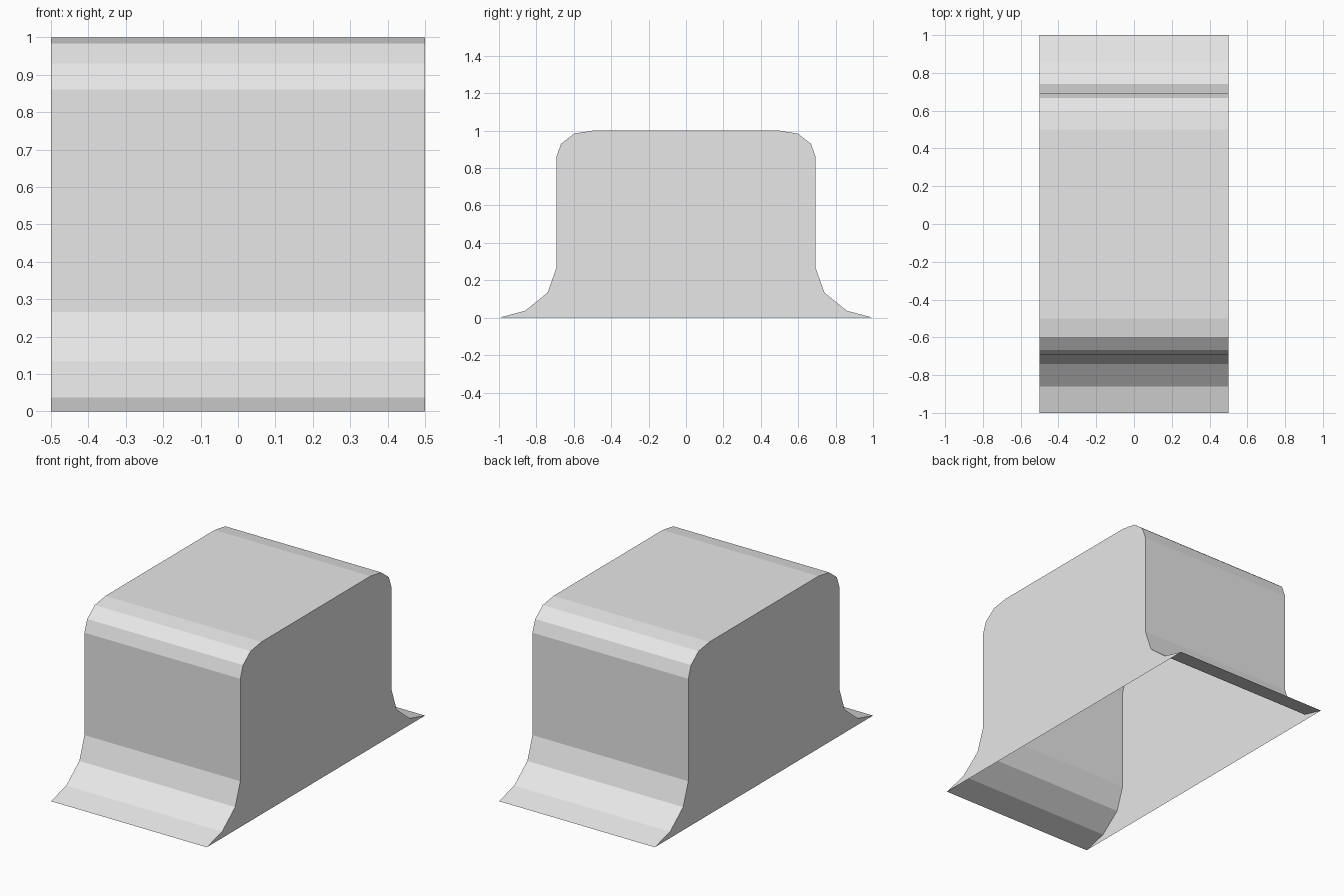
import bpy
import bmesh

cube = bpy.data.objects.get("Cube")
if cube:
    bpy.data.objects.remove(cube, do_unlink=True)

HALF_WIDTH = 0.5

# Single plain material
grey = bpy.data.materials.new("light_grey")
grey.use_nodes = True
color = (0.8, 0.8, 0.8, 1.0)
grey.diffuse_color = color
grey.node_tree.nodes["Principled BSDF"].inputs["Base Color"].default_value = color

# Half of the outline: flared foot, upright wall, rounded shoulder
half = [(1.0, 0.0), (0.86, 0.037), (0.74, 0.134), (0.693, 0.266),
        (0.693, 0.86), (0.668, 0.93), (0.598, 0.984), (0.5, 1.0)]
outline = [(-y, z) for y, z in half] + half[::-1]

# Hollow shell: outer skin plus two end panels, open underneath
bm = bmesh.new()
left = [bm.verts.new((HALF_WIDTH, y, z)) for y, z in outline]
right = [bm.verts.new((-HALF_WIDTH, y, z)) for y, z in outline]
for i in range(len(outline) - 1):
    bm.faces.new((right[i], left[i], left[i + 1], right[i + 1]))
bm.faces.new(left[::-1])
bm.faces.new(right)
bm.normal_update()

mesh = bpy.data.meshes.new("flared_shell")
bm.to_mesh(mesh)
bm.free()
mesh.materials.append(grey)
shell = bpy.data.objects.new("flared_shell", mesh)
bpy.context.collection.objects.link(shell)
